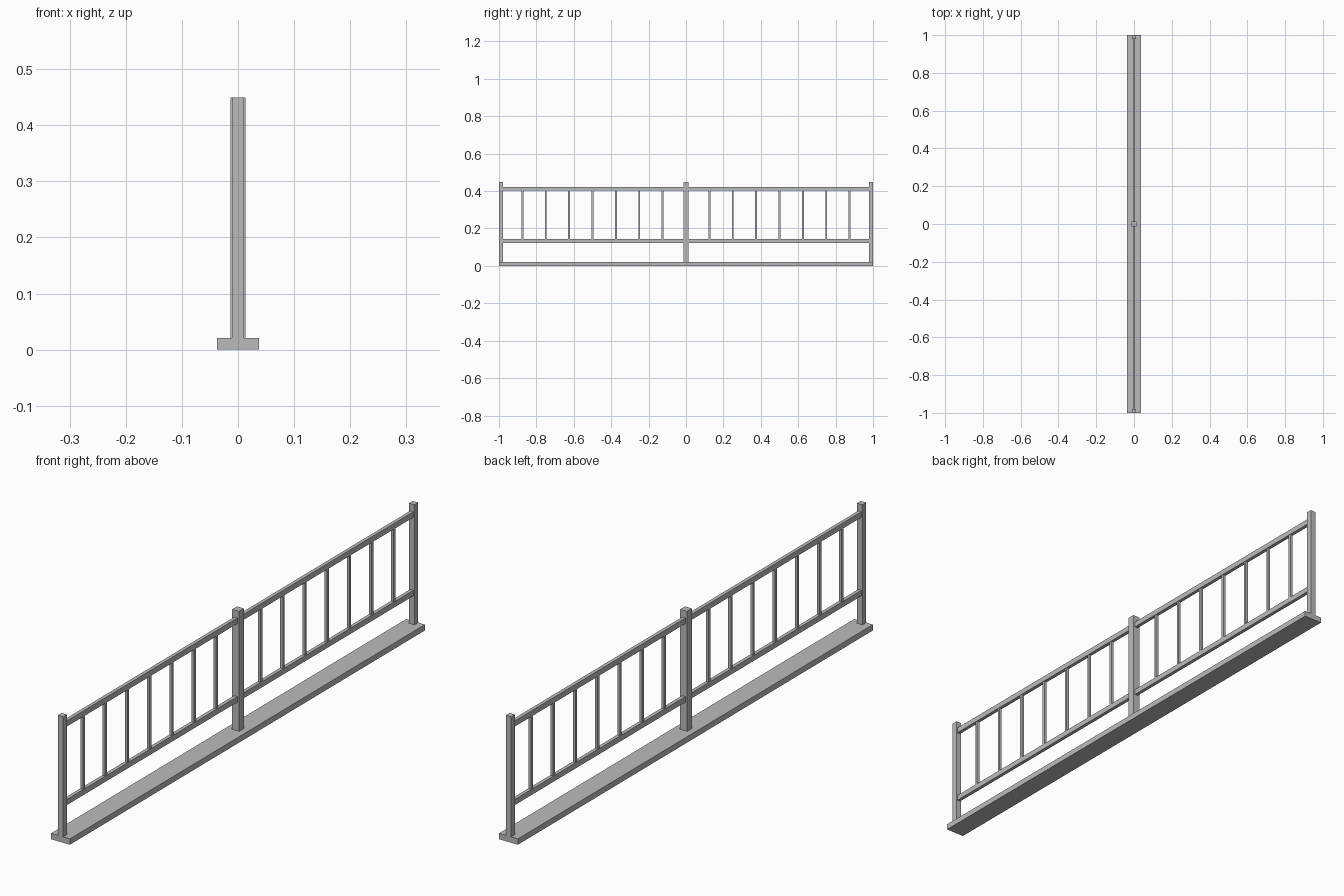
import bpy

# Remove the default cube
cube = bpy.data.objects.get("Cube")
if cube:
    bpy.data.objects.remove(cube, do_unlink=True)

# Single painted-metal colour
metal = bpy.data.materials.new("grey_metal")
metal.use_nodes = True
GREY = (0.5, 0.5, 0.5, 1)
metal.diffuse_color = GREY
metal.node_tree.nodes["Principled BSDF"].inputs["Base Color"].default_value = GREY


def box(name, width, y0, y1, z0, z1):
    """Box centred on x = 0, spanning the given y and z ranges."""
    bpy.ops.mesh.primitive_cube_add(size=1, location=(0, (y0 + y1) / 2, (z0 + z1) / 2))
    obj = bpy.context.object
    obj.name = name
    obj.scale = (width, y1 - y0, z1 - z0)
    bpy.ops.object.transform_apply(location=False, rotation=False, scale=True)
    obj.data.materials.append(metal)
    return obj


BASE_TOP, POST_TOP = 0.021, 0.449
END, MIDDLE = 0.021, 0.027      # square post widths
RAIL, BAR = 0.013, 0.01         # rail depth and baluster width
LOW_RAIL, TOP_RAIL = (0.123, 0.143), (0.403, 0.423)

# Kerb and middle post
box("base_kerb", 0.074, -1, 1, 0, BASE_TOP)
box("middle_post", MIDDLE, -MIDDLE / 2, MIDDLE / 2, BASE_TOP, POST_TOP)

# Two mirrored panels
for side, label in ((-1, "front"), (1, "back")):
    def part(name, width, near, far, z0, z1):
        y0, y1 = sorted((side * near, side * far))
        box(f"{label}_{name}", width, y0, y1, z0, z1)

    part("end_post", END, 1 - END, 1, BASE_TOP, POST_TOP)
    part("lower_rail", RAIL, MIDDLE / 2, 1 - END, *LOW_RAIL)
    part("top_rail", RAIL, MIDDLE / 2, 1 - END, *TOP_RAIL)
    for i in range(1, 8):
        y = i / 8
        part(f"baluster_{i}", BAR, y - BAR / 2, y + BAR / 2, LOW_RAIL[1], TOP_RAIL[0])
